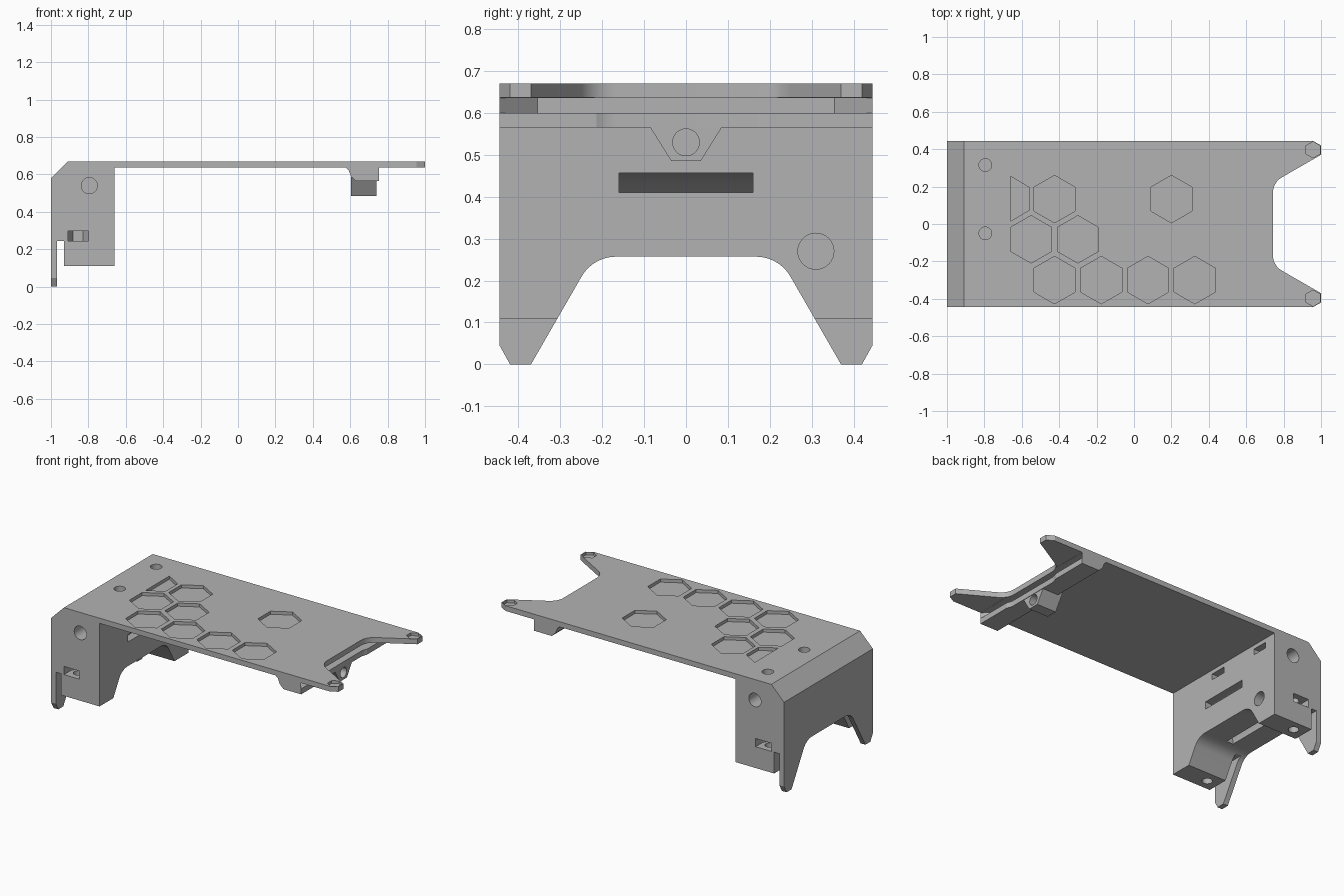
import bpy, bmesh
from math import sin, cos, radians

if "Cube" in bpy.data.objects:
    bpy.data.objects.remove(bpy.data.objects["Cube"])

grey = bpy.data.materials.new("mid grey")
grey.use_nodes = True
colour = (0.45, 0.45, 0.45, 1)
grey.diffuse_color = colour
grey.node_tree.nodes["Principled BSDF"].inputs["Base Color"].default_value = colour

AXES = {"x": lambda u, v, w: (w, u, v),
        "y": lambda u, v, w: (u, w, v),
        "z": lambda u, v, w: (u, v, w)}


def prism(name, axis, outline, start, end):
    """Extrude a 2D outline along an axis."""
    place = AXES[axis]
    bm = bmesh.new()
    face = bm.faces.new([bm.verts.new(place(u, v, start)) for u, v in outline])
    shift = place(0, 0, end - start)
    ring = bmesh.ops.extrude_face_region(bm, geom=[face])["geom"]
    bmesh.ops.translate(bm, vec=shift, verts=[g for g in ring if isinstance(g, bmesh.types.BMVert)])
    bmesh.ops.recalc_face_normals(bm, faces=bm.faces[:])
    mesh = bpy.data.meshes.new(name)
    bm.to_mesh(mesh)
    bm.free()
    mesh.materials.append(grey)
    obj = bpy.data.objects.new(name, mesh)
    bpy.context.collection.objects.link(obj)
    return obj


def ngon(u, v, radius, sides, turn=0):
    angles = [radians(turn + 360 * i / sides) for i in range(sides)]
    return [(u + radius * cos(a), v + radius * sin(a)) for a in angles]


def rect(u0, u1, v0, v1):
    return [(u0, v0), (u1, v0), (u1, v1), (u0, v1)]


def combine(target, tool, operation="DIFFERENCE"):
    tool.hide_render = True
    mod = target.modifiers.new("shape", "BOOLEAN")
    mod.operation, mod.solver, mod.object = operation, "EXACT", tool
    bpy.context.view_layer.objects.active = target
    bpy.ops.object.modifier_apply(modifier=mod.name)
    bpy.data.objects.remove(tool)


def cut(target, axis, outline, start, end):
    combine(target, prism("cutter", axis, outline, start, end))


# Side profile: end block with hook lip, top plate and far rib
profile = [(-1, 0), (-.967, 0), (-.967, .245), (-.93, .245), (-.93, .11), (-.66, .11),
           (-.66, .637), (.575, .637), (.59, .625), (.605, .59), (.63, .565), (.755, .565),
           (.755, .637), (1, .637), (1, .67), (-.91, .67), (-1, .58)]
bracket = prism("bracket", "y", profile, -.445, .445)

# Arch between the feet, reused as the notch between the plate's arms
half = [(.428, -.1), (.37, 0)]
half += [(.167 + .095 * cos(radians(a)), .162 + .095 * sin(radians(a))) for a in range(30, 91, 6)]
arch = half + [(-y, z) for y, z in reversed(half)]
cut(bracket, "x", arch, -1.1, -.6)
cut(bracket, "z", [(1 - z, y) for y, z in arch], .5, .8)

# Clipped outer corners of the feet and arms
for s in (-1, 1):
    corner = [(.42 * s, 0), (.445 * s, .045), (.5 * s, .144), (.5 * s, -.144)]
    cut(bracket, "x", corner, -1.1, -.95)
    cut(bracket, "z", [(1 - v, u) for u, v in corner], .6, .7)

# Slot above the rib that takes a neighbouring hook lip
cut(bracket, "z", [(.665, -.355), (.775, -.465), (.775, .465), (.665, .355)], .6, .636)

# Drilled lug under the rib
lug = prism("lug", "x", [(-.098, .585), (-.085, .565), (-.035, .485),
                         (.035, .485), (.085, .565), (.098, .585)], .605, .74)
combine(bracket, lug, "UNION")
cut(bracket, "x", ngon(0, .53, .032, 32), .55, .8)

# Honeycomb recesses in the top
cells = [(-.425, .133), (.2, .133), (-.55, -.082), (-.3, -.082)]
cells += [(-.425 + .25 * i, -.3) for i in range(4)]
for x, y in cells:
    cut(bracket, "z", ngon(x, y, .127, 6, 30), .65, .7)
cut(bracket, "z", [(-.66, .255), (-.56, .195), (-.56, .075), (-.66, .015)], .65, .7)

# Hexagonal recesses at the arm tips
for s in (-1, 1):
    cut(bracket, "z", ngon(.957, .397 * s, .043, 6, 30), .652, .7)

# Top screw holes with nut slots opening on the inner face
for y in (-.05, .315):
    cut(bracket, "z", ngon(-.795, y, .034, 32), .45, .7)
    cut(bracket, "z", rect(-.845, -.6, y - .052, y + .052), .575, .612)

# Side holes, side nut slots and foot screw holes
for s in (-1, 1):
    cut(bracket, "y", ngon(-.795, .54, .043, 32), .33 * s, .5 * s)
    trap = [(-.91, .5 * s), (-.91, .375 * s), (-.8825, .325 * s),
            (-.8275, .325 * s), (-.8, .375 * s), (-.8, .5 * s)]
    cut(bracket, "z", trap, .245, .297)
    cut(bracket, "z", ngon(-.855, .378 * s, .03, 32), .05, .34)

# Blind hole in the inner face
cut(bracket, "x", ngon(.31, .27, .043, 32), -.78, -.6)

# Curved strap channel from the inner face down to the arch
turns = [radians(a) for a in range(80, 191, 5)]
band = [(-.66 + .202 * cos(a), .255 + .202 * sin(a)) for a in turns]
band += [(-.66 + .155 * cos(a), .255 + .155 * sin(a)) for a in reversed(turns)]
cut(bracket, "y", band, -.16, .16)

# Sharp edges stay flat, bores and fillets are smooth
bpy.ops.object.select_all(action="DESELECT")
bracket.select_set(True)
bpy.context.view_layer.objects.active = bracket
bpy.ops.object.shade_smooth_by_angle(angle=radians(25))
